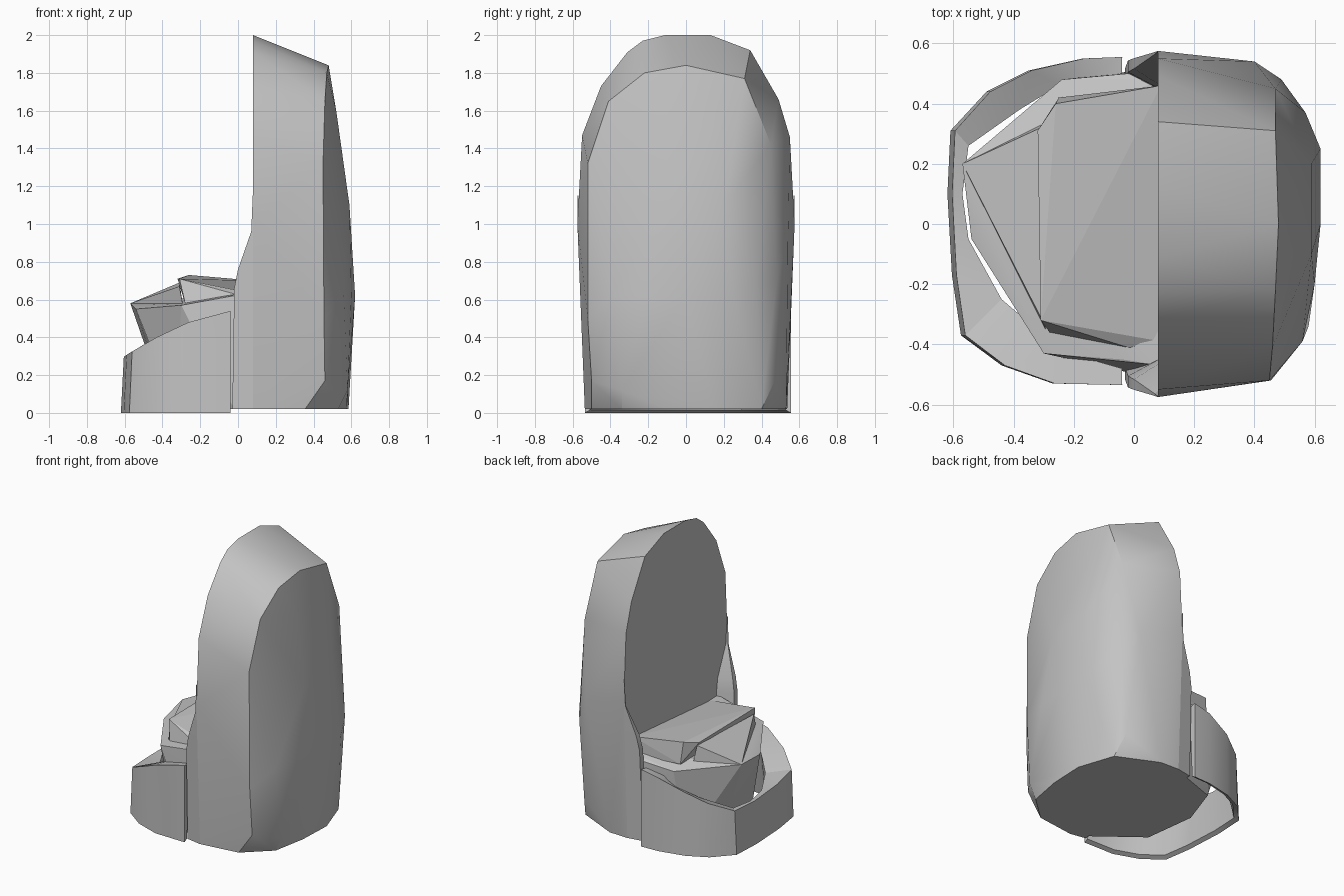
import bpy
import bmesh

default_cube = bpy.data.objects.get("Cube")
if default_cube:
    bpy.data.objects.remove(default_cube, do_unlink=True)

# One plain stone colour for everything
stone = bpy.data.materials.new("stone_grey")
stone.use_nodes = True
stone_colour = (0.55, 0.55, 0.55, 1)
stone.diffuse_color = stone_colour
stone.node_tree.nodes["Principled BSDF"].inputs["Base Color"].default_value = stone_colour


def finish(name, bm, smooth_angle):
    """Turn a bmesh into a shaded object with the stone material."""
    bmesh.ops.recalc_face_normals(bm, faces=bm.faces[:])
    mesh = bpy.data.meshes.new(name)
    bm.to_mesh(mesh)
    bm.free()
    mesh.materials.append(stone)
    obj = bpy.data.objects.new(name, mesh)
    bpy.context.collection.objects.link(obj)
    bpy.ops.object.select_all(action="DESELECT")
    obj.select_set(True)
    bpy.context.view_layer.objects.active = obj
    bpy.ops.object.shade_smooth_by_angle(angle=smooth_angle)
    return obj


def hull(name, points, smooth_angle):
    """Chiselled solid wrapped around a few corner points."""
    bm = bmesh.new()
    for point in points:
        bm.verts.new(point)
    result = bmesh.ops.convex_hull(bm, input=bm.verts[:])
    unused = [g for g in result["geom_interior"] if isinstance(g, bmesh.types.BMVert)]
    bmesh.ops.delete(bm, geom=unused, context="VERTS")
    bmesh.ops.dissolve_limit(bm, angle_limit=0.03, verts=bm.verts[:], edges=bm.edges[:])
    return finish(name, bm, smooth_angle)


def loft(name, loops, smooth_angle):
    """Skin a row of matching vertex loops and cap both ends."""
    bm = bmesh.new()
    rows = [[bm.verts.new(point) for point in loop] for loop in loops]
    for first, second in zip(rows, rows[1:]):
        for i in range(len(first)):
            j = (i + 1) % len(first)
            bm.faces.new((first[i], first[j], second[j], second[i]))
    bm.faces.new(rows[0])
    bm.faces.new(rows[-1])
    return finish(name, bm, smooth_angle)


def flank(z):
    """Half width of the back at its cut face, below the arch."""
    return .535 + .04 * min(z, 1)


# Tall back: arch on the cut face, smaller arch outside, and a bulging outer side
cut_x = .08
cut_arch = [(-.55, 1.47), (-.45, 1.73), (-.31, 1.91), (-.23, 1.97), (-.11, 2),
            (.13, 2), (.34, 1.92), (.49, 1.66), (.55, 1.46)]
cut_arch += [(side * flank(z), z) for side in (-1, 1) for z in (.02, 1)]
outer_arch = [(.355, -.5, .02), (.46, -.5, .17), (.455, -.52, .5), (.45, -.52, .9),
              (.45, -.52, 1.32), (.46, -.41, 1.65), (.47, -.22, 1.8), (.48, 0, 1.84),
              (.47, .31, 1.77), (.47, .45, 1.42), (.4, .54, .9), (.49, .48, .7),
              (.46, .47, .17), (.22, .53, .02)]
bulge = [(.53, -.34, .02), (.575, -.1, .02), (.585, .146, .02), (.5, .4, .02),
         (.58, -.34, .12), (.62, 0, .62), (.62, .25, .62), (.6, -.2, .62), (.56, -.39, .62),
         (.57, .37, .7), (.59, .2, 1.1), (.59, -.1, 1.1), (.52, .2, 1.58), (.52, -.1, 1.6)]
hull("tall_back", [(cut_x, y, z) for y, z in cut_arch] + outer_arch + bulge, 0.45)

# Flared side wings that thin out up the edge of the cut face: height, front x, lip width
wing_levels = [(.02, -.03, .11), (.66, -.02, .11), (.76, 0, .1), (.96, .07, .02), (1.15, .078, .005)]


def wing_section(side, z, front_x, lip):
    """Wedge across one wing, narrow at its free front edge."""
    wide = flank(z)
    taper = (cut_x - front_x) * .18
    return [(front_x, side * (wide - taper), z), (cut_x, side * wide, z),
            (cut_x, side * (wide - lip), z), (front_x, side * (wide - taper - lip * .35), z)]


for side, label in ((1, "rear"), (-1, "front")):
    loft(label + "_wing", [wing_section(side, *level) for level in wing_levels], 0.3)

# Low curved wall: outer line paired with the inner line of its broad top
wall_outer = [(-.04, .555), (-.17, .55), (-.35, .51), (-.49, .44), (-.61, .31), (-.62, .1),
              (-.605, -.17), (-.575, -.37), (-.44, -.47), (-.27, -.53), (-.04, -.535)]
wall_inner = [(-.04, .5), (-.17, .48), (-.25, .46), (-.38, .38), (-.55, .26), (-.57, .1),
              (-.55, -.05), (-.44, -.25), (-.37, -.31), (-.25, -.42), (-.04, -.48)]


def wall_section(outer, inner):
    """Wall slice: broad on top, sloping back out to a thin foot."""
    x, y = outer
    height = .54 - .23 * (max(0, -.04 - x) / .56) ** 1.5
    foot_x = -.04 + (x + .04) * .95
    return [(x, y, 0), (x * .975, y, height), (*inner, height - .01), (foot_x, y * .95, .015)]


loft("low_wall", [wall_section(o, i) for o, i in zip(wall_outer, wall_inner)], 0.45)

# Seat stone: overhanging rim, narrowing down to a floor that meets the back
seat_rim = [(-.57, .2, .58), (-.54, -.05, .55), (-.3, -.43, .57), (-.04, -.45, .62),
            (.09, -.47, .64), (.09, .48, .6), (-.02, .5, .57), (-.24, .48, .55)]
seat_foot = [(.1, -.52, .02), (-.02, -.49, .02), (-.33, -.25, .02),
             (-.376, .113, .02), (-.276, .4, .02), (-.02, .49, .02), (.1, .52, .02)]
hull("seat_base", seat_rim + seat_foot, 0.2)

# Faceted slab on top of the seat, with a wedge leading to the tip
hull("seat_slab", [(-.32, .31, .71), (-.26, .4, .73), (.09, .46, .7), (.09, -.39, .63),
                   (-.02, -.41, .63), (-.31, -.32, .71), (-.28, -.36, .58),
                   (.09, -.42, .58), (.09, .46, .58), (-.25, .42, .58)], 0.1)
hull("seat_wedge", [(-.57, .2, .58), (-.31, .32, .69), (-.31, -.31, .67),
                    (-.29, .34, .56), (-.29, -.36, .56)], 0.1)
